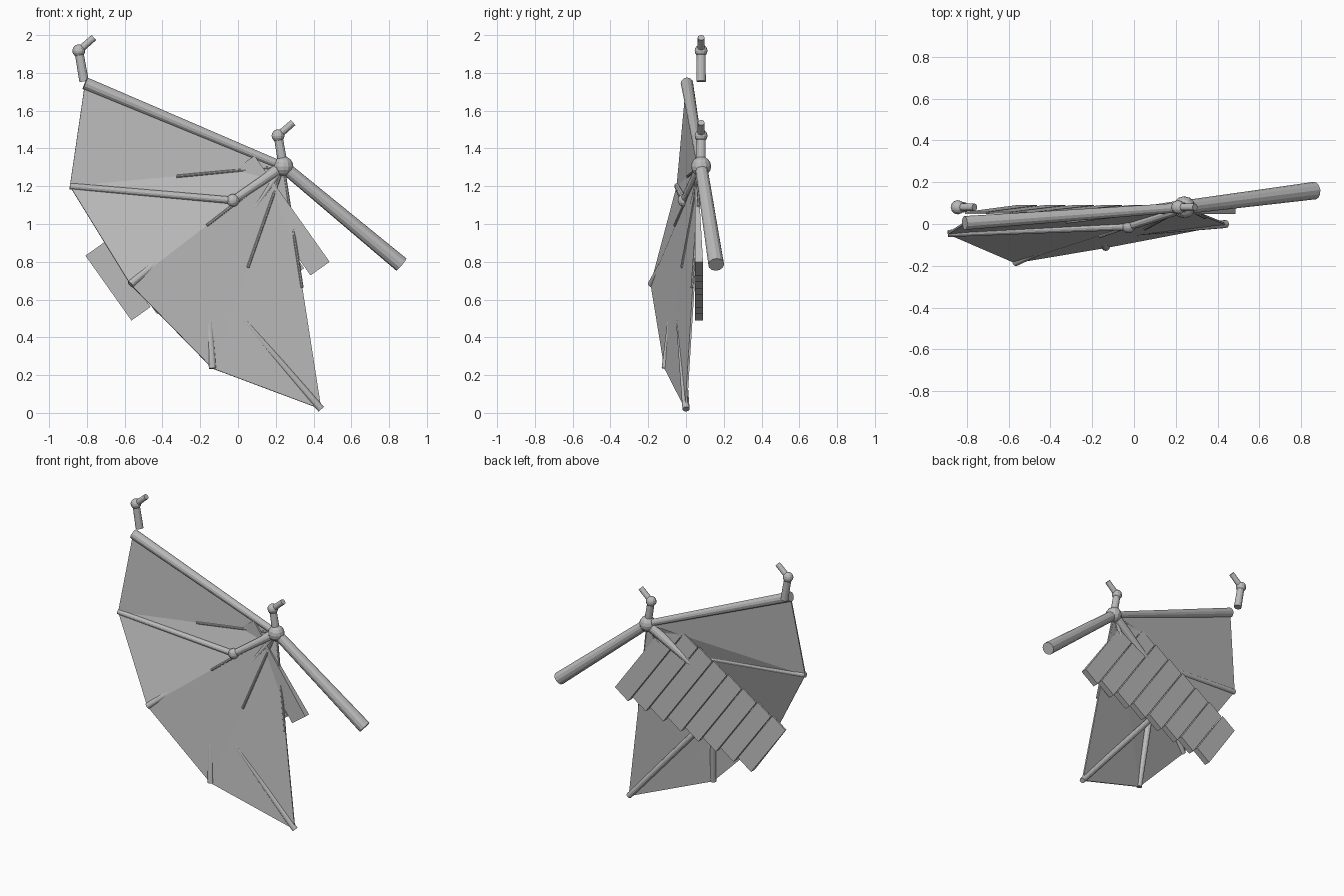
import bpy, bmesh, math
from mathutils import Vector as V

if "Cube" in bpy.data.objects:
    bpy.data.objects.remove(bpy.data.objects["Cube"])

grey = bpy.data.materials.new("plain_grey")
grey.diffuse_color = (0.5, 0.5, 0.5, 1)
grey.use_nodes = True
grey.node_tree.nodes["Principled BSDF"].inputs["Base Color"].default_value = grey.diffuse_color


def finish(bm, name):
    bmesh.ops.recalc_face_normals(bm, faces=bm.faces)
    me = bpy.data.meshes.new(name)
    bm.to_mesh(me)
    bm.free()
    me.materials.append(grey)
    ob = bpy.data.objects.new(name, me)
    bpy.context.collection.objects.link(ob)
    return ob


def bone(name, a, b, r1, r2, sides=12):
    """Tapered cylinder from a to b."""
    a, b = V(a), V(b)
    d = b - a
    bm = bmesh.new()
    bmesh.ops.create_cone(bm, cap_ends=True, segments=sides,
                          radius1=r1, radius2=r2, depth=d.length)
    ob = finish(bm, name)
    ob.rotation_mode = 'QUATERNION'
    ob.rotation_quaternion = d.to_track_quat('Z', 'Y')
    ob.location = (a + b) / 2


def ball(name, p, r):
    bm = bmesh.new()
    bmesh.ops.create_uvsphere(bm, u_segments=12, v_segments=8, radius=r)
    finish(bm, name).location = p


# Key joints
S = V((0.24, 0.08, 1.305))
TIP = V((-0.81, 0.005, 1.745))
K1 = V((-0.027, -0.01, 1.125))
K2 = V((-0.085, 0.045, 1.09))
K3 = V((-0.17, -0.05, 0.72))
F1 = V((-0.89, -0.045, 1.2))
F2 = V((-0.57, -0.183, 0.68))
F3 = V((-0.135, -0.11, 0.235))
F4 = V((0.44, 0.0, 0.02))

# Arm bones
ball("wrist_joint", S, 0.053)
bone("upper_arm", S, (0.865, 0.16, 0.785), 0.033, 0.042)
bone("leading_bone", S, TIP, 0.022, 0.033)

# Fingers
ball("knuckle", K1, 0.034)
bone("finger_1_base", S, K1, 0.027, 0.021)
bone("finger_1", K1, F1, 0.019, 0.017)
bone("finger_2_base", S, K2, 0.035, 0.02)
bone("finger_2", K2, F2, 0.02, 0.02)
bone("finger_3_base", S, K3, 0.015, 0.015)
bone("finger_3", K3, F3, 0.02, 0.019)
bone("finger_4", K3, F4, 0.02, 0.019)

# Hooked claws on the wrist and on the tip of the leading bone
for name, x, z in (("wrist_claw", 0.24, 1.305), ("tip_claw", -0.815, 1.755)):
    base, mid, end = V((x, 0.08, z)), V((x - 0.028, 0.08, z + 0.162)), V((x + 0.052, 0.08, z + 0.232))
    bone(name + "_base", base, mid, 0.025, 0.023)
    ball(name + "_joint", mid, 0.034)
    bone(name + "_point", mid, end, 0.019, 0.018)

# Wing membrane: fan of thin triangles around the wrist
bm = bmesh.new()
c = bm.verts.new(S)
rim = [bm.verts.new(p) for p in (TIP, F1, F2, F3, F4)]
for p, q in zip(rim, rim[1:]):
    bm.faces.new((c, p, q))
mem = finish(bm, "membrane")
sol = mem.modifiers.new("thickness", 'SOLIDIFY')
sol.thickness = 0.01
sol.offset = 0

# Thin veins along the inner half of each fan fold
for i, f in enumerate((F1, F2, F3, F4)):
    bone(f"vein_{i + 1}", S, (S + f) / 2 + V((0, -0.008, 0)), 0.008, 0.008, 8)

# Row of wedge-shaped plates on the back
L, W = V((0.578, 0, -0.816)), V((-0.816, 0, -0.578))
O = V((S.x, 0, S.z))
N = 8
for i in range(N):
    t = i / (N - 1)
    w0 = 0.092 + 0.1303 * i
    w1 = w0 + 0.124
    u0 = -0.135 - 0.085 * t
    u1 = 0.554 - 0.353 * t
    bm = bmesh.new()
    vs = []
    for u, back in ((u0, 0.058), (u1, 0.09)):
        for w, y in ((w0, 0.048), (w1, 0.048), (w1, back), (w0, back)):
            vs.append(bm.verts.new(O + L * u + W * w + V((0, y, 0))))
    bm.faces.new(vs[:4])
    bm.faces.new(vs[4:])
    for k in range(4):
        j = (k + 1) % 4
        bm.faces.new((vs[k], vs[j], vs[j + 4], vs[k + 4]))
    finish(bm, f"back_plate_{i + 1}")
